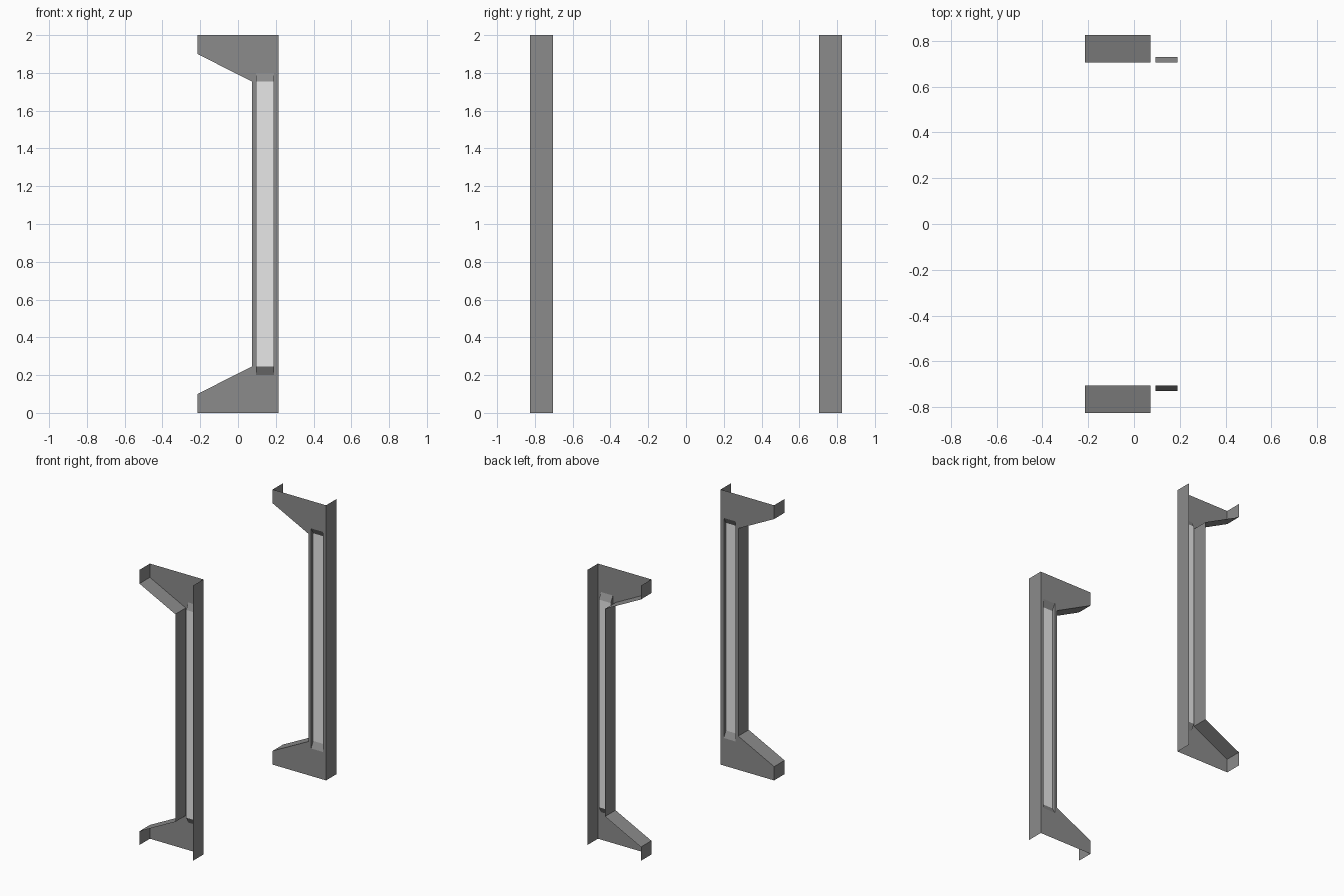
import bpy, bmesh

if "Cube" in bpy.data.objects:
    bpy.data.objects.remove(bpy.data.objects["Cube"])


def material(name, v):
    m = bpy.data.materials.new(name)
    m.diffuse_color = (v, v, v, 1)
    m.use_nodes = True
    m.node_tree.nodes["Principled BSDF"].inputs["Base Color"].default_value = m.diffuse_color
    return m


DARK = material("dark_grey", 0.26)
LIGHT = material("light_grey", 0.80)

Y_IN, Y_GLASS, Y_OUT = 0.705, 0.73, 0.825   # distances from the centre line
X0, X1, X2 = -0.215, 0.073, 0.215           # bracket tip, post inside, post outside
W0, W1 = 0.094, 0.19                        # window sides


def make_object(name, faces, side, mat):
    """Open shell from (x, y, z) polygons; normals face the centre line."""
    bm = bmesh.new()
    for f in faces:
        bm.faces.new([bm.verts.new((x, side * y, z)) for x, y, z in f])
    bmesh.ops.remove_doubles(bm, verts=bm.verts, dist=1e-4)
    bmesh.ops.recalc_face_normals(bm, faces=bm.faces)
    bm.faces.ensure_lookup_table()
    if bm.faces[0].normal.y * side > 0:
        bmesh.ops.reverse_faces(bm, faces=bm.faces)
    me = bpy.data.meshes.new(name)
    bm.to_mesh(me)
    bm.free()
    me.materials.append(mat)
    ob = bpy.data.objects.new(name, me)
    bpy.context.collection.objects.link(ob)


def plate(points):
    return [(x, Y_IN, z) for x, z in points]


def wall(a, b, y0, y1):
    return [(a[0], y0, a[1]), (b[0], y0, b[1]), (b[0], y1, b[1]), (a[0], y1, a[1])]


def flip(face):
    return [(x, y, 2 - z) for x, y, z in face]


for label, side in (("front", -1), ("back", 1)):
    # C-shaped plate around the window opening
    foot = plate([(X0, 0), (X2, 0), (W1, 0.2), (W0, 0.2), (X1, 0.245), (X0, 0.1)])
    faces = [
        foot, flip(foot),
        plate([(X1, 0.245), (W0, 0.2), (W0, 1.8), (X1, 1.755)]),
        plate([(W1, 0.2), (X2, 0), (X2, 2), (W1, 1.8)]),
    ]
    # edge flanges: outer post side, inner post side, slopes and tips
    faces += [wall((X2, 0), (X2, 2), Y_IN, Y_OUT),
              wall((X1, 0.245), (X1, 1.755), Y_IN, Y_OUT)]
    for f in (wall((X0, 0.1), (X1, 0.245), Y_IN, Y_OUT),
              wall((X0, 0), (X0, 0.1), Y_IN, Y_OUT)):
        faces += [f, flip(f)]
    # window recess: sloped ends and straight sides
    sill = [(W0, Y_IN, 0.2), (W1, Y_IN, 0.2), (W1, Y_GLASS, 0.245), (W0, Y_GLASS, 0.245)]
    faces += [sill, flip(sill)]
    for x in (W0, W1):
        faces.append([(x, Y_IN, 0.2), (x, Y_IN, 1.8),
                      (x, Y_GLASS, 1.755), (x, Y_GLASS, 0.245)])
    make_object(label + "_side_frame", faces, side, DARK)

    # light strip set into the recess
    strip = [(W0, Y_GLASS, 0.245), (W1, Y_GLASS, 0.245),
             (W1, Y_GLASS, 1.755), (W0, Y_GLASS, 1.755)]
    make_object(label + "_light_strip", [strip], side, LIGHT)
